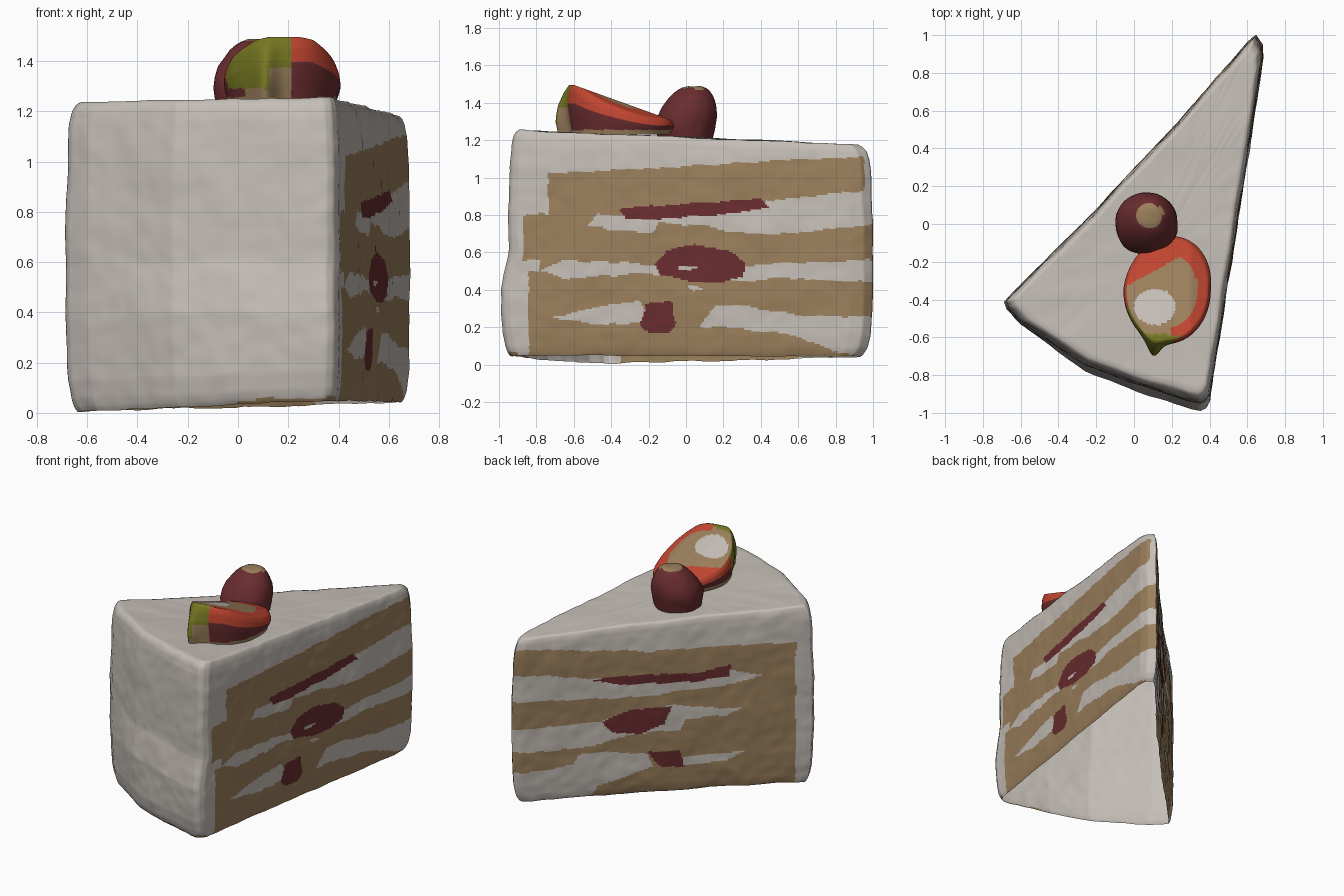
import bpy, math
from mathutils import Vector, noise

if "Cube" in bpy.data.objects:
    bpy.data.objects.remove(bpy.data.objects["Cube"])


def material(name, rgb):
    m = bpy.data.materials.new(name)
    m.diffuse_color = (*rgb, 1)
    m.use_nodes = True
    m.node_tree.nodes["Principled BSDF"].inputs["Base Color"].default_value = m.diffuse_color
    return m


MATS = [material("frosting", (0.56, 0.515, 0.475)),
        material("sponge", (0.33, 0.215, 0.108)),
        material("dark berry red", (0.145, 0.026, 0.029)),
        material("bright strawberry red", (0.54, 0.06, 0.03)),
        material("leaf green", (0.185, 0.19, 0.016))]
WHITE, TAN, DARK, BRIGHT, GREEN = range(5)


def clamp(v):
    return max(0.0, min(1.0, v))


def inside(x, y, poly):
    hit = False
    for (x1, y1), (x2, y2) in zip(poly, poly[1:] + poly[:1]):
        if (y1 > y) != (y2 > y) and x < (x2 - x1) * (y - y1) / (y2 - y1) + x1:
            hit = not hit
    return hit


def in_any(x, y, polys):
    return any(inside(x, y, p) for p in polys)


def lerp_table(x, table):
    for (a, va), (b, vb) in zip(table, table[1:]):
        if x <= b:
            return va + (vb - va) * clamp((x - a) / (b - a))
    return table[-1][1]


def ring_shell(name, rings, rule):
    """Skin closed rings, close the top, leave the base open; colour faces by rule(level, column, centre)."""
    n, verts, faces, tags = len(rings[0]), [], [], []
    for r in rings:
        verts += r
    for k in range(len(rings) - 1):
        for i in range(n):
            j = (i + 1) % n
            faces.append((k * n + i, k * n + j, (k + 1) * n + j, (k + 1) * n + i))
            tags.append((k, i))
    k = len(rings) - 1
    verts.append(sum((Vector(v) for v in rings[k]), Vector()) / n)
    for i in range(n):
        faces.append((k * n + i, k * n + (i + 1) % n, len(verts) - 1))
        tags.append((k, i))
    me = bpy.data.meshes.new(name)
    me.from_pydata([tuple(v) for v in verts], [], faces)
    for m in MATS:
        me.materials.append(m)
    for p, (k, i) in zip(me.polygons, tags):
        p.material_index = rule(k, i, p.center)
        p.use_smooth = True
    me.update()
    ob = bpy.data.objects.new(name, me)
    bpy.context.collection.objects.link(ob)
    return ob


# --- Cake slice: plan outline, counter-clockwise, resampled finely ---
OUTLINE = [(0.40, -0.94), (0.685, 0.88), (0.682, 0.95), (0.645, 1.0), (0.60, 0.96),
           (0.20, 0.505), (-0.275, 0.0), (-0.66, -0.38), (-0.685, -0.41), (-0.67, -0.45),
           (-0.60, -0.53), (-0.26, -0.775), (0.0, -0.885), (0.30, -0.98), (0.35, -0.99), (0.38, -0.975)]
plan, part = [], []
for i, p in enumerate(OUTLINE):
    a, b = Vector(p), Vector(OUTLINE[(i + 1) % len(OUTLINE)])
    steps = max(1, round((b - a).length / 0.010))
    for k in range(steps):
        plan.append(a.lerp(b, k / steps))
        part.append("right" if i <= 2 else "left" if 3 <= i <= 7 else "front")

CENTRE = Vector((0.12, -0.15))
PROFILE = [(0, .94), (.012, .955), (.04, .972), (.1, .988), (.3, 1), (.6, 1), (.85, .99),
           (.93, .98), (.97, .968), (.99, .95), (1, .93)]


def floor_z(x, y):
    return 0.0256 + 0.039 * x - 0.011 * y


def top_z(x, y):
    return 1.215 - 0.042 * y


WALL = 115
levels = [(lerp_table(k / WALL, PROFILE), k / WALL) for k in range(WALL + 1)]
levels += [(s, 1) for s in (.89, .82, .74, .66, .58, .5, .4, .3, .2, .1)]


def cake_point(p, s, t):
    q = CENTRE + (p - CENTRE) * s
    z = floor_z(*q) + t * (top_z(*q) - floor_z(*q))
    # the front corner bulges out near the plate
    y = q.y + 0.04 * clamp((z - 0.4) / 0.2) * clamp((-q.y - 0.5) / 0.4)
    v = Vector((q.x, y, z))
    v += Vector(noise.noise_vector(v * 5)) * 0.006 + Vector(noise.noise_vector(v * 14)) * 0.003
    v.z = max(v.z, 0)
    return v


# Filling on the right cut face, as (y, z)
RIGHT_CREAM = [
    [(-.52, .75), (-.48, .8), (-.3, .79), (.4, .87), (.95, .93), (1.1, .92), (1.1, .76), (.7, .72),
     (.45, .69), (.1, .735), (-.15, .76), (-.17, .71), (-.4, .72)],
    [(-.77, .51), (-.65, .56), (-.2, .535), (.3, .53), (.97, .56), (1.1, .55), (1.1, .44), (.5, .46),
     (.3, .45), (-.2, .49), (-.65, .46)],
    [(-.72, .25), (-.4, .32), (-.25, .34), (-.2, .22), (-.5, .22)],
    [(.07, .2), (.15, .31), (.3, .325), (.6, .26), (1.1, .25), (1.1, 0), (.84, .06), (.6, .15), (.3, .19)],
    [(0, .41), (.03, .425), (.09, .4), (.04, .39)]]
RIGHT_BERRY = [
    [(-.36, .83), (-.1, .85), (.2, .87), (.4, .89), (.44, .84), (.25, .81), (-.2, .775), (-.33, .77)],
    [(-.16, .54), (-.1, .61), (.05, .645), (.22, .61), (.32, .55), (.31, .47), (.15, .435), (0, .45), (-.13, .49)],
    [(-.25, .2), (-.22, .32), (-.08, .34), (-.05, .22), (-.1, .165), (-.2, .17)]]
RIGHT_SPECK = [[(-.05, .53), (.1, .53), (.0, .505), (-.03, .505)]]
# Filling on the left cut face, as (share of the way from the tip, height above the base)
LEFT_CREAM = [
    [(-.1, .9), (.1, .88), (.26, .83), (.46, .78), (.73, .82), (.84, .77), (.73, .72), (.46, .68), (.26, .69), (-.1, .72)],
    [(-.1, .51), (.2, .52), (.3, .53), (.53, .6), (.77, .55), (.72, .51), (.58, .5), (.56, .42), (.5, .43),
     (.4, .42), (.29, .37), (.2, .35), (-.1, .36)],
    [(-.1, .21), (.1, .22), (.2, .24), (.22, .31), (.32, .31), (.45, .27), (.47, .18), (.36, .12), (.28, .07),
     (.24, -.1), (-.1, -.1)],
    [(.57, .24), (.78, .25), (.72, .19), (.57, .18)]]
LEFT_BERRY = [
    [(.25, .81), (.36, .83), (.63, .82), (.735, .86), (.73, .78), (.59, .755), (.39, .765)],
    [(.3, .52), (.4, .59), (.53, .59), (.51, .48), (.43, .42), (.33, .44)],
    [(.45, .29), (.56, .28), (.58, .17), (.5, .17)]]


def cake_rule(k, i, c):
    if k >= WALL:
        return WHITE
    wob = noise.noise(c * 9) * 0.012
    h = c.z - floor_z(c.x, c.y)
    if part[i] == "right":
        u, v = c.y + wob, c.z + wob
        edge = -.74 if v > .8 else -.87 if v > .56 else -.78 if v > .5 else -.84
        if u < edge or (u > .955 and v > .8) or v > 1.02 + .055 * (u + .75):
            return WHITE
        if in_any(u, v, RIGHT_SPECK):
            return WHITE
        return DARK if in_any(u, v, RIGHT_BERRY) else WHITE if in_any(u, v, RIGHT_CREAM) else TAN
    if part[i] == "left":
        u, v = (1.62 - c.x - c.y) / 2.7 + wob * .5, h + wob
        if u > .95 or v > lerp_table(u, [(0, 1.07), (.46, .99), (1, .985)]):
            return WHITE
        return DARK if in_any(u, v, LEFT_BERRY) else WHITE if in_any(u, v, LEFT_CREAM) else TAN
    return TAN if h < 0.015 + wob and c.x > .0 else WHITE


ring_shell("cake_slice", [[cake_point(p, s, t) for p in plan] for s, t in levels], cake_rule)

# --- Halved strawberry: sloping cut face, leaf at the front ---
N, SX, SY = 112, 0.175, -0.35


def berry_point(a, s, t):
    x = SX + 0.232 * s * math.cos(a) + .03 * s * max(0, math.sin(a))
    y = SY + 0.285 * s * math.sin(a)
    # leaf tip pushed out of the front, longest near the base
    y -= 0.1 * s * math.exp(-((x - .1) / .05) ** 2) * clamp(-math.sin(a)) * clamp(1.25 - t) * (s > .6)
    top = 1.495 - 0.36 * (max(y, -.6) + .6) - 0.22 * max(0, .12 - x) - .4 * max(0, x - .3)
    return Vector((x, y, 1.23 + t * (top - 1.23)))


SIDE = [(0, .92), (.15, .94), (.4, .98), (.6, 1), (.85, .98), (1, .93)]
berry_levels = [(lerp_table(k / 24, SIDE), k / 24) for k in range(25)]
berry_levels += [(s / 20 * .93, 1) for s in range(19, 1, -1)]


def strawberry_rule(k, i, c):
    dx, dy = (c.x - SX) / .232, (c.y - SY) / .285
    if k >= 24:  # cut face
        if ((c.x - .11) / .11) ** 2 + ((c.y + .44) / .095) ** 2 < 1:
            return WHITE
        rim = math.hypot(dx, dy) > .7 and dx > .1 and dy > -.85
        band = c.y > -.34 + .55 * (c.x + .06) and c.y > -.36
        return BRIGHT if rim or band else GREEN if dy < -.82 else TAN
    if c.z < 1.255:
        return TAN
    if dy < -.3 and c.x < .21:
        low = 1.37 if c.x > .13 else 1.29
        return GREEN if c.z > low else DARK if c.x < .03 else TAN
    return BRIGHT if k / 24 > .6 else DARK


ring_shell("strawberry_half", [[berry_point(2 * math.pi * i / N, s, t) for i in range(N)]
                               for s, t in berry_levels], strawberry_rule)

# --- Round berry behind it ---
DOME = [(.15, 1.205), (.16, 1.25), (.166, 1.29), (.163, 1.33), (.15, 1.375), (.13, 1.415),
        (.108, 1.445), (.088, 1.465), (.068, 1.478), (.045, 1.486), (.02, 1.488)]


def round_point(a, r, z):
    lean = max(0, z - 1.28) * .24
    v = Vector((.065 + lean * .3 + r * math.cos(a), -.005 + lean + r * .97 * math.sin(a), z))
    return v + Vector(noise.noise_vector(v * 12)) * .008


def round_rule(k, i, c):
    on_top = math.hypot((c.x - .08) / .075, (c.y - .05) / .06) < 1 and c.z > 1.43
    return TAN if on_top or c.z < 1.215 else DARK


ring_shell("round_berry", [[round_point(2 * math.pi * i / 64, r, z) for i in range(64)]
                           for r, z in DOME], round_rule)
